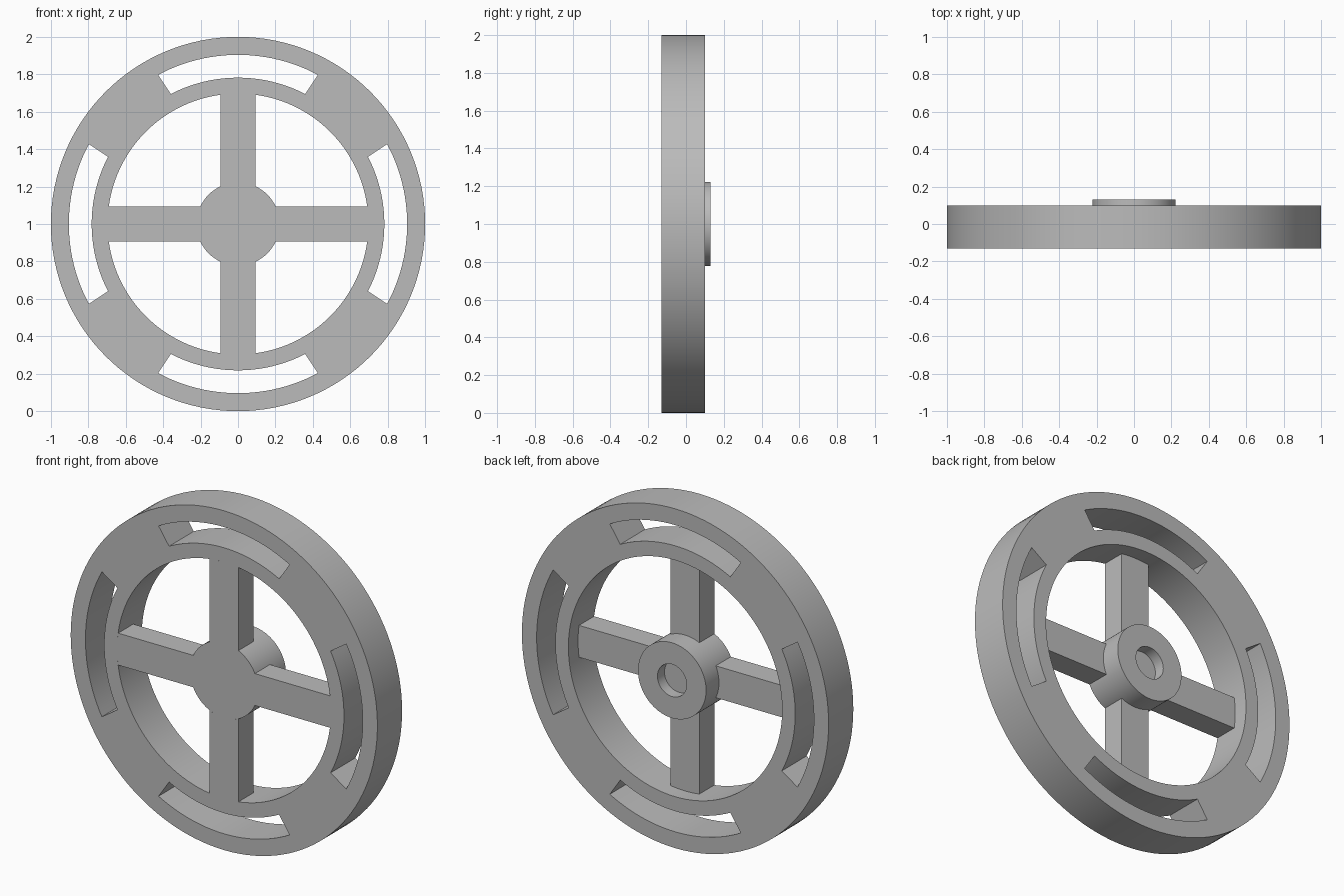
import bpy, bmesh
from math import sin, cos, radians, pi, asin
from mathutils import Matrix

if "Cube" in bpy.data.objects:
    bpy.data.objects.remove(bpy.data.objects["Cube"], do_unlink=True)

# Main dimensions: radii around the axle, depths along y
R_OUT, R_IN = 1.0, 0.697
SLOT_OUT, SLOT_IN = 0.904, 0.782
HUB_R, HOLE_R = 0.222, 0.095
FRONT, RIM_BACK, SPOKE_BACK, HUB_BACK = -0.13, 0.10, 0.01, 0.13
HOLE_FLOOR = 0.065
SPOKE_HALF = 0.094

grey = bpy.data.materials.new("plain grey")
grey.use_nodes = True
colour = (0.5, 0.5, 0.5, 1)
grey.diffuse_color = colour
grey.node_tree.nodes["Principled BSDF"].inputs["Base Color"].default_value = colour


def arc(radius, start, end, steps):
    angles = [start + (end - start) * i / steps for i in range(steps + 1)]
    return [(radius * cos(a), radius * sin(a)) for a in angles]


def circle(radius, steps=128):
    return arc(radius, 0, 2 * pi, steps)[:-1]


def turned(points, angle):
    c, s = cos(angle), sin(angle)
    return [(x * c - y * s, x * s + y * c) for x, y in points]


def finish(obj):
    """Weld, fix normals, colour and shade a part."""
    bm = bmesh.new()
    bm.from_mesh(obj.data)
    bmesh.ops.remove_doubles(bm, verts=bm.verts, dist=0.0002)
    bmesh.ops.recalc_face_normals(bm, faces=bm.faces)
    bm.to_mesh(obj.data)
    bm.free()
    obj.data.materials.clear()
    obj.data.materials.append(grey)
    bpy.ops.object.select_all(action='DESELECT')
    obj.select_set(True)
    bpy.context.view_layer.objects.active = obj
    bpy.ops.object.shade_smooth_by_angle(angle=radians(30))


def plate(name, outlines, front, back):
    """Extrude flat outlines (inner ones become holes) between two depths."""
    curve = bpy.data.curves.new(name, 'CURVE')
    curve.dimensions = '2D'
    curve.fill_mode = 'BOTH'
    curve.extrude = (back - front) / 2
    for points in outlines:
        spline = curve.splines.new('POLY')
        spline.points.add(len(points) - 1)
        for p, (x, y) in zip(spline.points, points):
            p.co = (x, y, 0, 1)
        spline.use_cyclic_u = True
    obj = bpy.data.objects.new(name, curve)
    bpy.context.collection.objects.link(obj)
    bpy.ops.object.select_all(action='DESELECT')
    obj.select_set(True)
    bpy.context.view_layer.objects.active = obj
    bpy.ops.object.convert(target='MESH')
    obj = bpy.context.view_layer.objects.active
    obj.data.transform(Matrix.Translation((0, (front + back) / 2, 1))
                       @ Matrix.Rotation(pi / 2, 4, 'X'))
    finish(obj)


# Rim with four curved slots
a_out, a_in = radians(28.2), radians(27.3)
slot = arc(SLOT_OUT, -a_out, a_out, 24) + arc(SLOT_IN, a_in, -a_in, 24)
slots = [turned(slot, i * pi / 2) for i in range(4)]
plate("rim", [circle(R_OUT), circle(R_IN)] + slots, FRONT, RIM_BACK)

# Spokes, with ends curved to meet the hub and rim
b_out, b_in = asin(SPOKE_HALF / R_IN), asin(SPOKE_HALF / HUB_R)
spoke = arc(R_IN, -b_out, b_out, 6) + arc(HUB_R, b_in, -b_in, 10)
for i, side in enumerate(("left", "top", "right", "bottom")):
    plate(side + "_spoke", [turned(spoke, i * pi / 2)], FRONT, SPOKE_BACK)

# Hub turned from a profile, with a blind hole in its back
bm = bmesh.new()
profile = [(0, FRONT), (HUB_R, FRONT), (HUB_R, HUB_BACK),
           (HOLE_R, HUB_BACK), (HOLE_R, HOLE_FLOOR), (0, HOLE_FLOOR)]
verts = [bm.verts.new((r, y, 1)) for r, y in profile]
edges = [bm.edges.new(pair) for pair in zip(verts, verts[1:])]
bmesh.ops.spin(bm, geom=verts + edges, cent=(0, 0, 1), axis=(0, 1, 0),
               angle=2 * pi, steps=96)
mesh = bpy.data.meshes.new("hub")
bm.to_mesh(mesh)
bm.free()
hub = bpy.data.objects.new("hub", mesh)
bpy.context.collection.objects.link(hub)
finish(hub)
